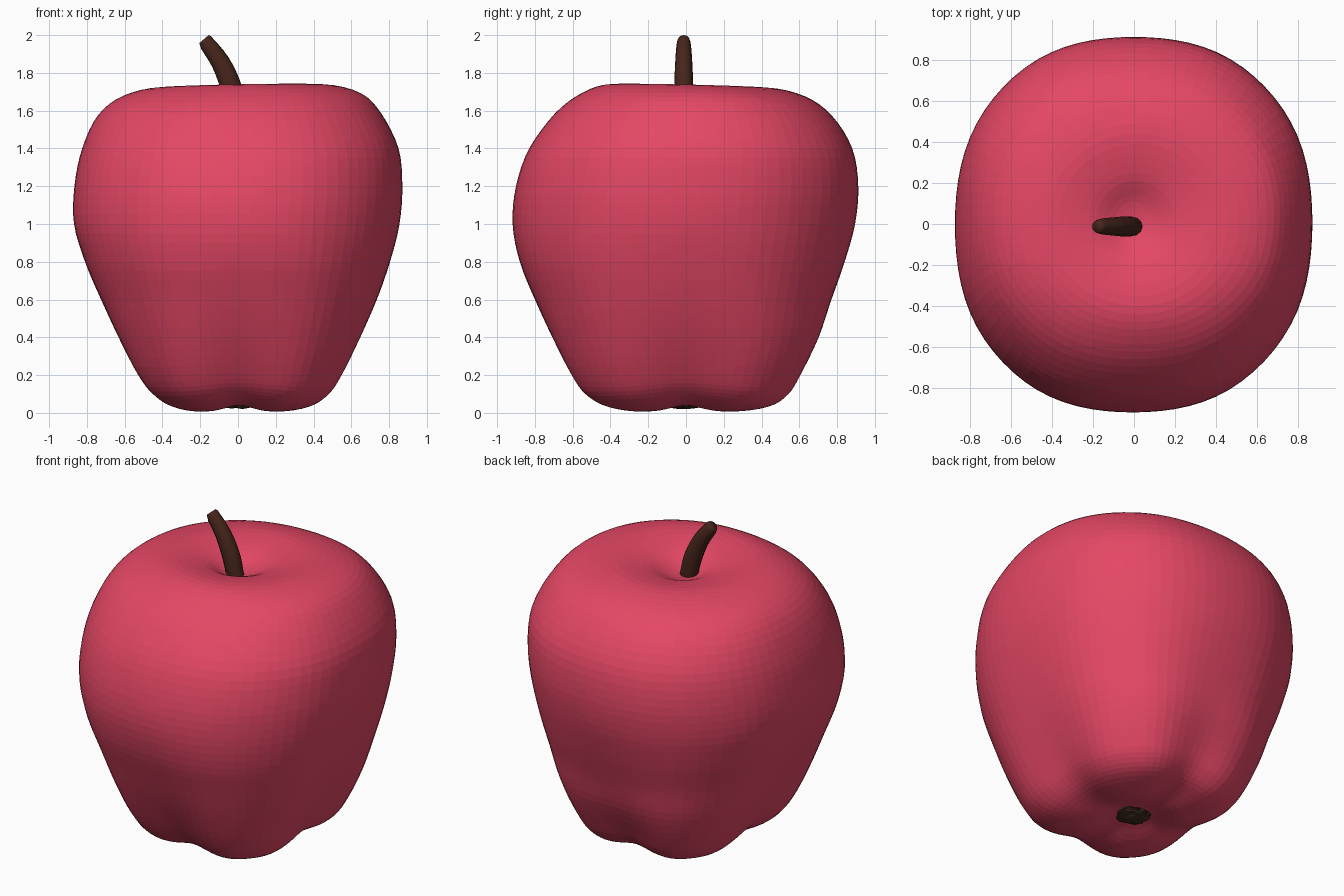
import bpy, bmesh, math, random
from mathutils import Vector

if "Cube" in bpy.data.objects:
    bpy.data.objects.remove(bpy.data.objects["Cube"])

random.seed(4)

def material(name, rgb):
    m = bpy.data.materials.new(name)
    m.diffuse_color = (*rgb, 1)
    m.use_nodes = True
    m.node_tree.nodes["Principled BSDF"].inputs["Base Color"].default_value = m.diffuse_color
    return m

red = material("apple red", (0.78, 0.063, 0.13))
brown = material("stem brown", (0.062, 0.019, 0.011))
dark = material("calyx brown", (0.055, 0.026, 0.015))

def make_object(name, bm, mat):
    bmesh.ops.recalc_face_normals(bm, faces=bm.faces)
    me = bpy.data.meshes.new(name)
    bm.to_mesh(me)
    bm.free()
    me.materials.append(mat)
    ob = bpy.data.objects.new(name, me)
    bpy.context.collection.objects.link(ob)
    return ob

def loft(bm, rings):
    """Skin a list of closed rings and cap both ends."""
    vs = [[bm.verts.new(p) for p in ring] for ring in rings]
    n = len(vs[0])
    for a, b in zip(vs, vs[1:]):
        for i in range(n):
            j = (i + 1) % n
            bm.faces.new((a[i], a[j], b[j], b[i]))
    bm.faces.new(vs[0][::-1])
    bm.faces.new(vs[-1])

def spline(rows, steps):
    """Catmull-Rom interpolation of table rows."""
    out = []
    for i in range(len(rows) - 1):
        p = [rows[max(0, min(len(rows) - 1, i + k))] for k in (-1, 0, 1, 2)]
        for s in range(steps):
            t = s / steps
            out.append([0.5 * (2 * b + (c - a) * t + (2 * a - 5 * b + 4 * c - d) * t * t
                               + (3 * b - a - 3 * c + d) * t ** 3) for a, b, c, d in zip(*p)])
    return out + [list(rows[-1])]

# fruit: height, left, right, front, back reach, lobe strength, groove lift
profile = [
    (.055, .01, .01, .01, .01, 0, 0),
    (.045, .11, .11, .11, .11, .02, .005),
    (.008, .23, .24, .27, .27, .06, .03),
    (.028, .35, .38, .42, .44, .08, .035),
    (.09, .44, .47, .52, .53, .085, .03),
    (.20, .52, .54, .595, .595, .08, .012),
    (.40, .63, .645, .705, .70, .055, 0),
    (.60, .725, .735, .80, .77, .035, 0),
    (.80, .81, .805, .88, .84, .025, 0),
    (1.0, .868, .855, .918, .895, .018, 0),
    (1.2, .866, .87, .90, .912, .018, 0),
    (1.4, .825, .85, .83, .88, .018, 0),
    (1.58, .74, .76, .695, .77, .015, 0),
    (1.685, .61, .65, .55, .63, .01, 0),
    (1.730, .42, .46, .40, .44, 0, 0),
    (1.70, .22, .24, .20, .25, 0, 0),
    (1.64, .09, .09, .08, .11, 0, 0),
    (1.62, .01, .01, .01, .01, 0, 0),
]
SIDES = 80
rings = []
for z, xl, xr, yf, yb, lobe, lift in spline(profile, 4):
    ring = []
    for i in range(SIDES):
        t = 2 * math.pi * i / SIDES
        groove = ((1 + math.cos(4 * t)) / 2) ** 1.5
        f = 1 + 2 * lobe * (1 - groove)
        tilt = (.008 * math.cos(t) - .01 * math.sin(t)) * max(0, min(1, (z - 1.5) * 5)) * min(1, xl * 3)
        ring.append(((xr - xl) / 2 + (xr + xl) / 2 * math.cos(t) * f,
                     (yb - yf) / 2 + (yb + yf) / 2 * math.sin(t) * f,
                     max(0, z + lift * groove + tilt)))
    rings.append(ring)
bm = bmesh.new()
loft(bm, rings)
make_object("apple_fruit", bm, red)

# stem: x, z, radius along a bent path
path = spline([(0, 1.57, .05), (-.02, 1.66, .054), (-.045, 1.75, .055),
               (-.095, 1.86, .05), (-.16, 1.95, .042), (-.18, 1.975, .032)], 3)
rings = []
for i, (x, z, r) in enumerate(path):
    a, b = path[max(i - 1, 0)], path[min(i + 1, len(path) - 1)]
    d = Vector((b[0] - a[0], 0, b[1] - a[1])).normalized()
    side = Vector((d.z, 0, -d.x))
    rings.append([Vector((x, -.012, z)) + side * r * math.cos(k * math.pi / 6)
                  + Vector((0, r * .9 * math.sin(k * math.pi / 6), 0)) for k in range(12)])
top = max(p.z for ring in rings for p in ring)
for ring in rings[-3:]:
    for p in ring:
        p.z += 2.0 - top
bm = bmesh.new()
loft(bm, rings)
stem = make_object("stem", bm, brown)
stem.data.polygons.foreach_set("use_smooth", [True] * len(stem.data.polygons))

# calyx: small rough button under the fruit
bm = bmesh.new()
bmesh.ops.create_icosphere(bm, subdivisions=3, radius=1)
for v in bm.verts:
    k = random.uniform(.82, 1.12)
    v.co = Vector((v.co.x * .1 * k, v.co.y * .1 * k - .01, .048 + v.co.z * .026 * k))
make_object("calyx", bm, dark)
